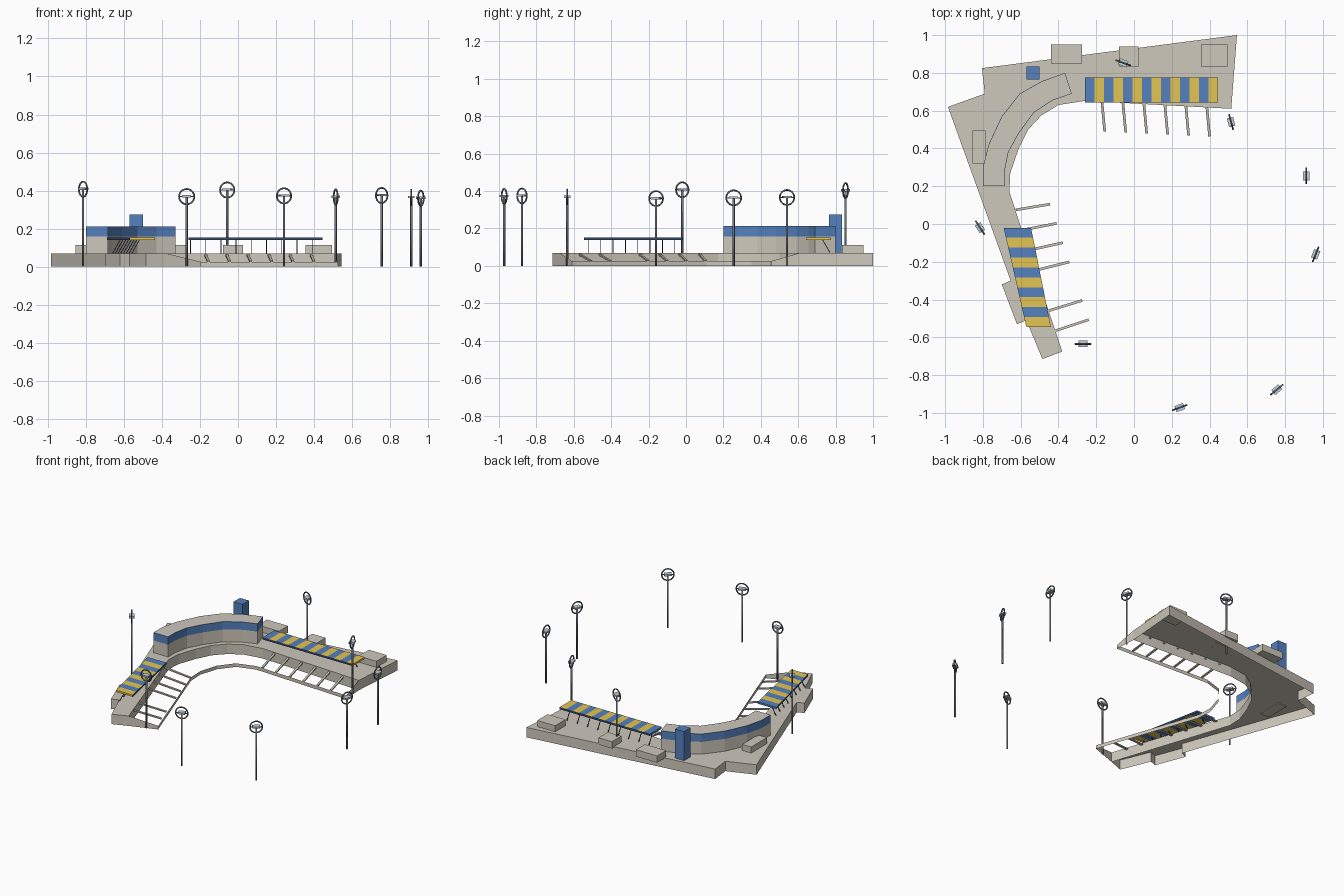
import bpy, bmesh
from math import radians
from mathutils import Vector

if "Cube" in bpy.data.objects:
    bpy.data.objects.remove(bpy.data.objects["Cube"])


def material(name, rgb):
    m = bpy.data.materials.new(name)
    m.use_nodes = True
    m.diffuse_color = (*rgb, 1)
    m.node_tree.nodes["Principled BSDF"].inputs["Base Color"].default_value = (*rgb, 1)
    return m


STONE = material("warm stone", (0.62, 0.58, 0.50))
BLUE = material("blue paint", (0.09, 0.22, 0.52))
YELLOW = material("yellow fabric", (0.78, 0.56, 0.09))
STEEL = material("grey steel", (0.17, 0.18, 0.20))
NAVY = material("navy metal", (0.04, 0.07, 0.16))
GLASS = material("pale lamp glass", (0.52, 0.63, 0.71))


def finish(name, bm, *mats):
    mesh = bpy.data.meshes.new(name)
    bm.to_mesh(mesh)
    bm.free()
    for m in mats:
        mesh.materials.append(m)
    ob = bpy.data.objects.new(name, mesh)
    bpy.context.collection.objects.link(ob)
    return ob


def prism(bm, outline, z0, z1, bottom=True):
    """Extrude a flat outline upward; returns the new faces, top first."""
    low = [bm.verts.new((x, y, z0)) for x, y in outline]
    high = [bm.verts.new((x, y, z1)) for x, y in outline]
    faces = [bm.faces.new(high)]
    for i in range(len(low)):
        j = (i + 1) % len(low)
        faces.append(bm.faces.new((low[i], low[j], high[j], high[i])))
    if bottom:
        faces.append(bm.faces.new(low[::-1]))
    bmesh.ops.recalc_face_normals(bm, faces=faces)
    if faces[0].normal.z < 0:
        bmesh.ops.reverse_faces(bm, faces=faces)
    return faces


def solid(name, outline, z0, z1, mat, bottom=True):
    bm = bmesh.new()
    prism(bm, outline, z0, z1, bottom)
    return finish(name, bm, mat)


def rect(x0, x1, y0, y1):
    return [(x0, y0), (x1, y0), (x1, y1), (x0, y1)]


def bar(bm, a, b, width, height):
    """Rectangular bar between two points."""
    a, b = Vector(a), Vector(b)
    d = b - a
    m = d.to_track_quat('Z', 'Y').to_matrix().to_4x4()
    m.translation = (a + b) / 2
    for v in bmesh.ops.create_cube(bm, size=1)["verts"]:
        v.co = m @ Vector((v.co.x * width, v.co.y * height, v.co.z * d.length))


# Deck: hollow shell with a curved inner corner and a side landing
DECK = 0.07
inner_arc = [(-0.66, 0.17), (-0.655, 0.27), (-0.61, 0.40), (-0.56, 0.50),
             (-0.49, 0.575), (-0.40, 0.63), (-0.26, 0.652)]
landing = [(-0.653, -0.30), (-0.70, -0.32), (-0.62, -0.53), (-0.57, -0.51)]
deck = [(0.515, 0.61), (0.545, 1.0), (-0.805, 0.825), (-0.79, 0.69), (-0.985, 0.62),
        *landing, (-0.485, -0.715), (-0.38, -0.675), *inner_arc]
solid("deck", deck, 0, DECK, STONE, bottom=False)

# Low kerb wall inside the deck; its end panels slope up to the deck
kerb = [(-0.38, -0.675), (-0.195, -0.61), (-0.445, 0.11), (-0.45, 0.22), (-0.41, 0.35),
        (-0.33, 0.45), (-0.2, 0.49), (0.525, 0.455), (0.515, 0.61)]
bm = bmesh.new()
low = [bm.verts.new((x, y, 0)) for x, y in kerb]
high = [bm.verts.new((x, y, DECK if i in (0, len(kerb) - 1) else 0.025))
        for i, (x, y) in enumerate(kerb)]
for i in range(len(kerb) - 1):
    bm.faces.new((low[i], low[i + 1], high[i + 1], high[i]))
finish("kerb_wall", bm, STONE)

# Sloping struts from deck to kerb
bm = bmesh.new()
for i in range(6):
    x = -0.155 + 0.111 * i
    bar(bm, (x - 0.015, 0.65 - 0.005 * i, 0.06), (x, 0.49 - 0.005 * i, 0.025), 0.014, 0.008)
for i in (0, 1, 2, 3, 5, 6):
    x, y = -0.445 + 0.034 * i, 0.105 - 0.102 * i
    bar(bm, (x - 0.18, y - 0.03 - 0.005 * i, 0.06), (x, y, 0.025), 0.014, 0.008)
finish("deck_struts", bm, STONE)

# Curved hall: stone wall, blue upper band with a thin rim, stone roof
hall = [(-0.80, 0.20), (-0.80, 0.30), (-0.77, 0.42), (-0.70, 0.57), (-0.605, 0.69),
        (-0.49, 0.755), (-0.365, 0.80), (-0.33, 0.69), (-0.43, 0.655), (-0.53, 0.59),
        (-0.61, 0.48), (-0.665, 0.38), (-0.685, 0.28), (-0.685, 0.20)]
solid("hall_wall", hall, DECK, 0.157, STONE, bottom=False)
bm = bmesh.new()
roof = prism(bm, hall, 0.157, 0.212, bottom=False)[0]
bmesh.ops.inset_region(bm, faces=[roof], thickness=0.003)
roof.material_index = 1
finish("hall_band_and_roof", bm, BLUE, STONE)

# Tower and small service blocks
solid("tower", rect(-0.57, -0.50, 0.765, 0.835), DECK, 0.275, BLUE)
for n, box in enumerate([(-0.44, -0.275, 0.85, 0.95), (-0.08, 0.025, 0.835, 0.94),
                         (0.355, 0.495, 0.835, 0.95), (-0.855, -0.785, 0.32, 0.495)]):
    solid(f"service_block_{n + 1}", rect(*box), 0.065, 0.113, STONE)


def awning(name, a0, a1, b0, b1, count):
    """Striped sheet with navy long rims, running from edge a0-a1 to edge b0-b1."""
    a0, a1, b0, b1 = map(Vector, (a0, a1, b0, b1))
    run = (b0 - a0).normalized().to_3d()
    bm = bmesh.new()
    for i in range(count):
        s, t = i / count, (i + 1) / count
        quad = [a0.lerp(b0, s), a1.lerp(b1, s), a1.lerp(b1, t), a0.lerp(b0, t)]
        for f in prism(bm, quad, 0.139, 0.152):
            long_side = abs(f.normal.z) < 0.5 and abs(f.normal.dot(run)) < 0.5
            f.material_index = 2 if long_side else i % 2
    finish(name, bm, BLUE, YELLOW, NAVY)


# Awnings and their leaning posts
awning("back_awning", (-0.26, 0.642), (-0.26, 0.775), (0.445, 0.642), (0.445, 0.775), 14)
awning("side_awning", (-0.69, -0.02), (-0.545, -0.02), (-0.57, -0.545), (-0.44, -0.545), 10)
bm = bmesh.new()
for i in range(9):
    x = -0.25 + 0.08 * i
    bar(bm, (x, 0.77, DECK), (x, 0.73, 0.14), 0.004, 0.004)
for i in range(8):
    x, y = -0.62 + 0.0145 * i, -0.06 - 0.066 * i
    bar(bm, (x - 0.04, y, DECK), (x, y, 0.14), 0.004, 0.004)
finish("awning_posts", bm, NAVY)

# Ring lamps: x, y, ring height, heading
lamps = [(-0.815, -0.02, 0.407, -57), (-0.27, -0.635, 0.368, 0), (-0.057, 0.853, 0.403, -20),
         (0.242, -0.972, 0.372, 20), (0.514, 0.54, 0.366, -75), (0.756, -0.877, 0.374, 40),
         (0.912, 0.255, 0.364, 90), (0.962, -0.16, 0.36, 68)]
for n, (x, y, z, turn) in enumerate(lamps):
    bpy.ops.mesh.primitive_cylinder_add(vertices=12, radius=0.006, depth=z,
                                        location=(x, y, z / 2))
    post = bpy.context.object
    post.name = f"lamp_post_{n + 1}"
    bpy.ops.mesh.primitive_torus_add(location=(x, y, z), rotation=(radians(90), 0, radians(turn)),
                                     major_radius=0.04, minor_radius=0.0045,
                                     major_segments=24, minor_segments=14)
    ring = bpy.context.object
    ring.name = f"lamp_ring_{n + 1}"
    for ob in (post, ring):
        ob.data.materials.append(STEEL)
        ob.data.shade_smooth()
    # Crossbar and flat lamp head
    bm = bmesh.new()
    bar(bm, (-0.039, 0, 0), (0.039, 0, 0), 0.005, 0.005)
    for f in bm.faces:
        f.material_index = 1
    prism(bm, rect(-0.024, 0.024, -0.017, 0.017), -0.004, 0.008)
    head = finish(f"lamp_head_{n + 1}", bm, GLASS, STEEL)
    head.location = (x, y, z)
    head.rotation_euler.z = radians(turn)
